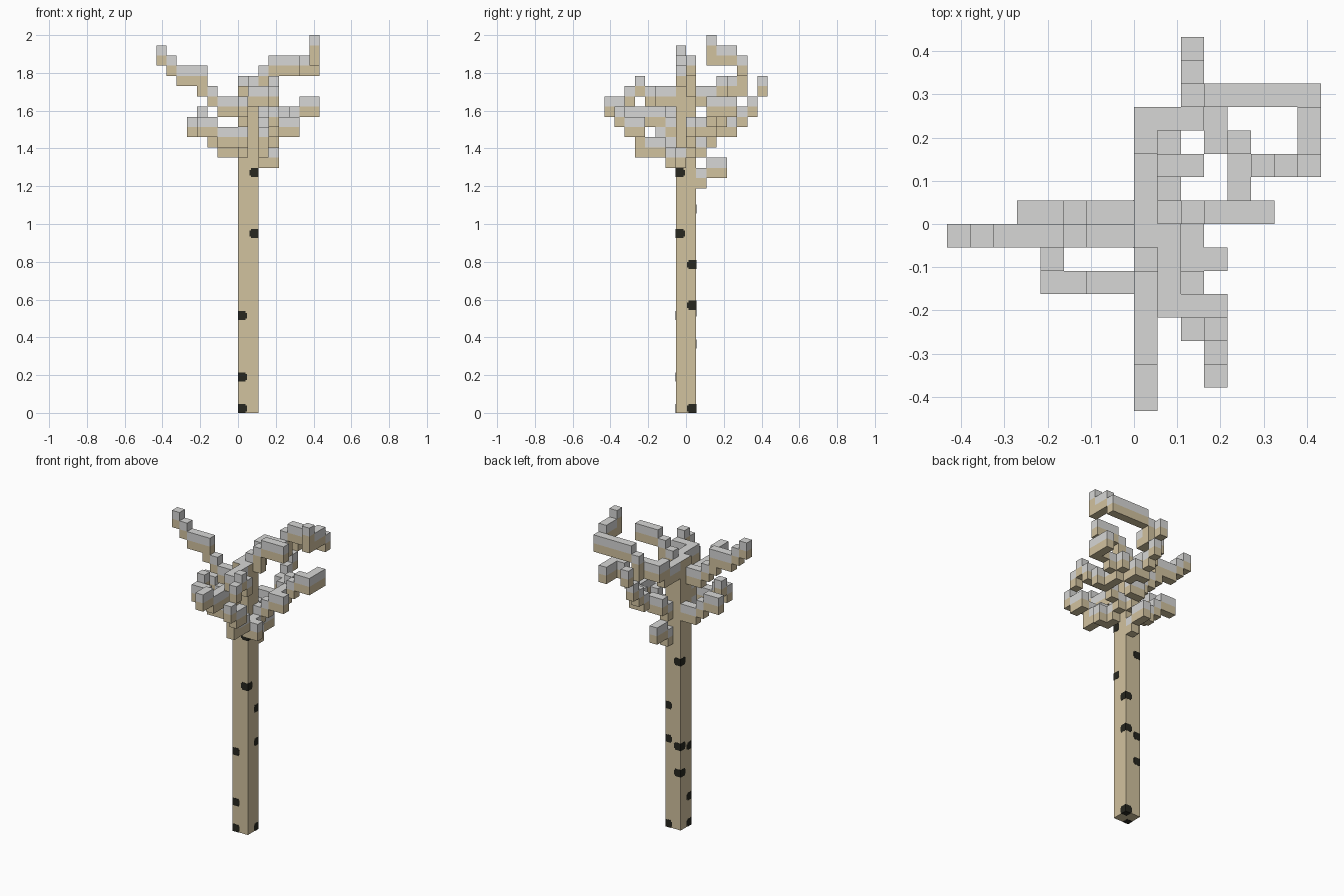
import bpy, bmesh
from mathutils import Vector

cube = bpy.data.objects.get("Cube")
if cube:
    bpy.data.objects.remove(cube)

U = 2 / 37  # block size


def material(name, rgb):
    m = bpy.data.materials.new(name)
    m.use_nodes = True
    m.diffuse_color = (*rgb, 1)
    m.node_tree.nodes["Principled BSDF"].inputs["Base Color"].default_value = (*rgb, 1)
    return m


BARK = material("beige bark", (0.64, 0.54, 0.345))
FROST = material("grey frost", (0.68, 0.68, 0.67))
SPOT = material("dark bark spot", (0.02, 0.02, 0.014))


def finish(name, bm, mats):
    mesh = bpy.data.meshes.new(name)
    bm.to_mesh(mesh)
    bm.free()
    for m in mats:
        mesh.materials.append(m)
    obj = bpy.data.objects.new(name, mesh)
    bpy.context.collection.objects.link(obj)
    return obj


def add_box(bm, lo, hi):
    lo, hi = Vector(lo), Vector(hi)
    made = bmesh.ops.create_cube(bm, size=1)["verts"]
    bmesh.ops.scale(bm, vec=hi - lo, verts=made)
    bmesh.ops.translate(bm, vec=(lo + hi) / 2, verts=made)
    return made


def branch(name, runs):
    """Blocky limb: each run (x range, y range, height) is bark with frost above."""
    cells = {}
    for (x0, x1), (y0, y1), z in runs:
        for x in range(x0, x1 + 1):
            for y in range(y0, y1 + 1):
                cells.setdefault((x, y, z), 0)
                cells.setdefault((x, y, z + 1), 1)
    bm = bmesh.new()
    for cell, colour in cells.items():
        made = add_box(bm, [c * U for c in cell], [(c + 1) * U for c in cell])
        faces = {f for v in made for f in v.link_faces}
        hidden = []
        for f in faces:
            f.material_index = colour
            f.normal_update()
            if tuple(c + round(n) for c, n in zip(cell, f.normal)) in cells:
                hidden.append(f)
        bmesh.ops.delete(bm, geom=hidden, context="FACES")
    bmesh.ops.remove_doubles(bm, verts=bm.verts, dist=0.001)
    return finish(name, bm, [BARK, FROST])


def at(x, y, z):
    return ((x, x), (y, y), z)


# Trunk with a frosted top
bm = bmesh.new()
add_box(bm, (0, -U, 0), (2 * U, U, 32 * U))
bm.normal_update()
for f in bm.faces:
    f.material_index = int(f.normal.z > 0.5)
finish("trunk", bm, [BARK, FROST])

# Dark spots wrapping the trunk corners
spots = {(1, -1): (1.272, 0.95), (1, 1): (0.785, 0.57, 0.023),
         (-1, -1): (0.515, 0.19, 0.023), (-1, 1): (1.08, 0.535, 0.365)}
bm = bmesh.new()
for (sx, sy), heights in spots.items():
    for h in heights:
        for reach, half in ((0.048, 0.015), (0.04, 0.024)):
            xs = sorted((U + sx * (U + 0.001), U + sx * (U - reach)))
            ys = sorted((sy * (U + 0.001), sy * (U - reach)))
            add_box(bm, (xs[0], ys[0], h - half), (xs[1], ys[1], h + half))
finish("bark_spots", bm, [SPOT])

# Limbs towards -x
branch("upper_side_branch", [
    at(-8, -1, 34), at(-7, -1, 33), ((-6, -4), (-1, -1), 32),
    at(-4, -1, 31), at(-3, -1, 30), ((-2, -1), (-1, -1), 29)])
branch("lower_side_branch", [
    ((-5, -4), (0, 0), 27), at(-3, 0, 26), ((-2, -1), (0, 0), 25)])
branch("lower_front_side_branch", [
    at(-4, -2, 28), ((-4, -3), (-3, -3), 27), ((-2, 0), (-3, -3), 26),
    at(0, -2, 25)])

# Rear limbs
branch("tall_rear_branch", [
    at(7, 2, 35), ((7, 7), (2, 4), 34), ((3, 7), (5, 5), 33), at(2, 5, 32),
    at(2, 5, 31), ((0, 2), (4, 4), 31), at(0, 3, 31), ((0, 0), (1, 3), 30)])
branch("rear_branch", [
    at(2, 7, 31), at(2, 6, 29), at(2, 5, 28), ((2, 3), (4, 4), 27),
    at(3, 3, 27), ((1, 2), (2, 2), 26), at(1, 1, 25)])
branch("low_rear_twig", [((1, 1), (2, 3), 23), at(1, 1, 22)])

# Limbs towards +x
branch("upper_right_branch", [
    ((3, 5), (0, 0), 33), at(2, 0, 32), at(2, 0, 31), at(1, 0, 31)])
branch("forked_branch", [
    ((7, 7), (2, 4), 29), at(6, 2, 29), at(5, 2, 28), at(4, 3, 28),
    ((4, 4), (1, 2), 27), ((4, 5), (0, 0), 27), at(3, 0, 26), at(2, 0, 25)])

# Front limbs
branch("long_front_branch", [
    ((0, 0), (-8, -7), 29), ((0, 0), (-6, -3), 28), at(0, -2, 27)])
branch("upper_front_branch", [
    at(3, -5, 31), at(3, -6, 30), ((2, 3), (-4, -4), 30),
    ((1, 1), (-4, -2), 30)])
branch("lower_front_branch", [
    at(3, -7, 28), ((3, 3), (-6, -5), 27), at(2, -5, 26),
    ((2, 2), (-5, -3), 25), ((2, 2), (-2, -1), 24), at(3, -2, 24)])
